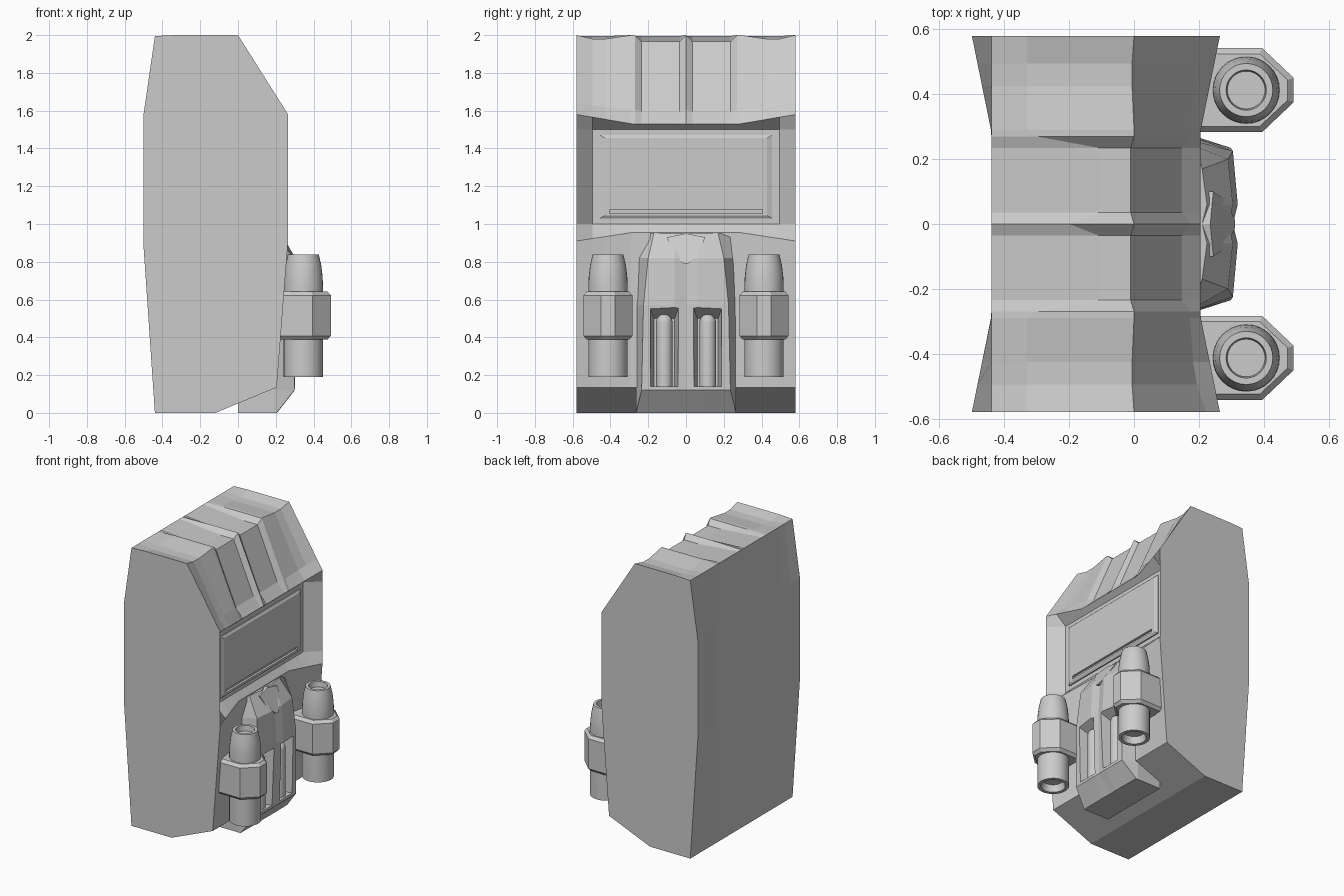
import bpy, bmesh, math
from mathutils import Vector

if "Cube" in bpy.data.objects:
    bpy.data.objects.remove(bpy.data.objects["Cube"])


def finish(name, bm):
    bmesh.ops.recalc_face_normals(bm, faces=bm.faces)
    me = bpy.data.meshes.new(name)
    bm.to_mesh(me)
    bm.free()
    ob = bpy.data.objects.new(name, me)
    bpy.context.scene.collection.objects.link(ob)
    return ob


def loft(name, rings):
    """Skin a list of closed rings and cap both ends."""
    bm = bmesh.new()
    vs = [[bm.verts.new(p) for p in r] for r in rings]
    for a, b in zip(vs, vs[1:]):
        for i in range(len(a)):
            j = (i + 1) % len(a)
            bm.faces.new((a[i], a[j], b[j], b[i]))
    bm.faces.new(vs[0])
    bm.faces.new(vs[-1])
    return finish(name, bm)


def box(name, x, y, z):
    return loft(name, [[(x[0], y[0], h), (x[1], y[0], h), (x[1], y[1], h), (x[0], y[1], h)] for h in z])


def lathe(name, profile, cx, cy, seg=32):
    bm = bmesh.new()
    rings = []
    for r, z in profile:
        if r == 0:
            rings.append([bm.verts.new((cx, cy, z))] * seg)
        else:
            rings.append([bm.verts.new((cx + r * math.cos(2 * math.pi * i / seg),
                                        cy + r * math.sin(2 * math.pi * i / seg), z)) for i in range(seg)])
    for a, b in zip(rings, rings[1:]):
        for i in range(seg):
            j = (i + 1) % seg
            bm.faces.new(list(dict.fromkeys((a[i], a[j], b[j], b[i]))))
    ob = finish(name, bm)
    bpy.ops.object.select_all(action='DESELECT')
    ob.select_set(True)
    bpy.context.view_layer.objects.active = ob
    bpy.ops.object.shade_smooth_by_angle(angle=math.radians(30))
    return ob


def cut(ob, cutter):
    cutter.hide_render = True
    cutter.hide_viewport = True
    m = ob.modifiers.new("cut", 'BOOLEAN')
    m.operation = 'DIFFERENCE'
    m.solver = 'EXACT'
    m.object = cutter


# Main shell: side profile lofted across y, with shallow valleys on top and slope
def station(y, depth, x_valley):
    a = abs(y)
    t = max(0, min(1, (a - 0.285) / 0.295))
    xb = -0.44 - 0.06 * t
    xf = 0.205 + 0.06 * t
    zt = 1.53 + 0.05 * t
    zb = 0.955 - 0.045 * t
    xp = xf if a > 0.55 else 0.17
    k = 0.84
    return [(x, y, z) for x, z in [
        (-0.44, 0), (xb, 0.88), (xb, 1.58), (-0.44, 1.995),
        (x_valley, 2 - depth), (-depth * 0.3, 2 - depth),
        (xf * k - depth * 0.7, 2 + (zt - 2) * k - depth * 0.3),
        (xf, zt), (xp, 1.5), (xp, 1.0), (xf, zb), (0.205, 0.135), (-0.12, 0)]]


half = [(0.035, 0.035, -0.11), (0.235, 0.035, -0.11), (0.27, 0.0, -0.3),
        (0.29, 0.0, -0.33), (0.425, 0.02, -0.33), (0.495, 0.02, -0.33), (0.58, 0, -0.33)]
stations = [(-y, d, x) for y, d, x in reversed(half)] + [(0, 0, -0.2)] + half
loft("pack_shell", [station(*s) for s in stations])

# Recessed panel: stepped plate with a slot along the bottom
loft("panel_plate", [
    [(0.16, -0.455, 1.03), (0.16, 0.455, 1.03), (0.16, 0.455, 1.47), (0.16, -0.455, 1.47)],
    [(0.178, -0.455, 1.03), (0.178, 0.455, 1.03), (0.178, 0.455, 1.47), (0.178, -0.455, 1.47)],
    [(0.188, -0.43, 1.045), (0.188, 0.43, 1.045), (0.188, 0.43, 1.455), (0.188, -0.43, 1.455)]])
plate = bpy.data.objects["panel_plate"]
cut(plate, box("slot_cutter", (0.172, 0.25), (-0.405, 0.405), (1.055, 1.078)))

# Central vent block: faceted rings stacked in z
rings = []
for z, w0, w1, x in [(0, 0.265, 0.265, 0.205), (0.12, 0.265, 0.235, 0.298),
                     (0.57, 0.265, 0.225, 0.305), (0.82, 0.255, 0.2, 0.29), (0.95, 0.24, 0.17, 0.21)]:
    m = 0.015 if z > 0.5 else 0.002
    rings.append([(0.0, -w0, z), (0.19, -w0, z), (x, -w1, z), (x + m, -0.06, z), (x, 0, z),
                  (x + m, 0.06, z), (x, w1, z), (0.19, w0, z), (0.0, w0, z)])
block = loft("vent_block", rings)

# Hood badge: plain five-sided plate leaning on the block
outline = [(-0.1, 0.93), (0, 0.95), (0.1, 0.93), (0.075, 0.85), (0.012, 0.79), (-0.012, 0.79), (-0.075, 0.85)]
loft("vent_hood", [[(0.12, y, z) for y, z in outline],
                   [(0.235 + (0.95 - z) * 0.48, y, z) for y, z in outline]])

for side, sgn in (("left", -1), ("right", 1)):
    # Vent groove with sloping upper end, and the round-topped rod inside
    yc = sgn * 0.115
    cut(block, loft("groove_cutter_" + side, [
        [(0.215, yc - 0.055, 0.14), (0.215, yc + 0.055, 0.14), (0.215, yc + 0.055, 0.5), (0.215, yc - 0.055, 0.5)],
        [(0.36, yc - 0.085, 0.14), (0.36, yc + 0.085, 0.14), (0.36, yc + 0.085, 0.58), (0.36, yc - 0.085, 0.58)]]))
    dome = [(0.043 * math.cos(a * math.pi / 12), 0.48 + 0.043 * math.sin(a * math.pi / 12)) for a in range(6)]
    lathe("vent_rod_" + side, [(0, 0.13), (0.043, 0.13)] + dome + [(0, 0.523)], 0.245, yc, 24)

    # Thruster tube, open at both ends
    yt = sgn * 0.413
    lathe("thruster_tube_" + side, [
        (0, 0.24), (0.07, 0.24), (0.08, 0.19), (0.104, 0.19), (0.104, 0.66), (0.102, 0.72),
        (0.095, 0.78), (0.082, 0.838), (0.062, 0.838), (0.058, 0.8), (0, 0.8)], 0.346, yt)

    # Thruster collar: tapered block with chamfered rims
    collar = []
    for z, s in [(0.388, 0.018), (0.408, 0), (0.622, 0), (0.642, 0.018)]:
        w, n, xe = 0.13 - s, 0.038 - s * 0.4, 0.492 - s
        collar.append([(0.15, yt - w, z), (0.395 - s * 0.4, yt - w, z), (xe, yt - n, z),
                       (xe, yt + n, z), (0.395 - s * 0.4, yt + w, z), (0.15, yt + w, z)])
    loft("thruster_collar_" + side, collar)
